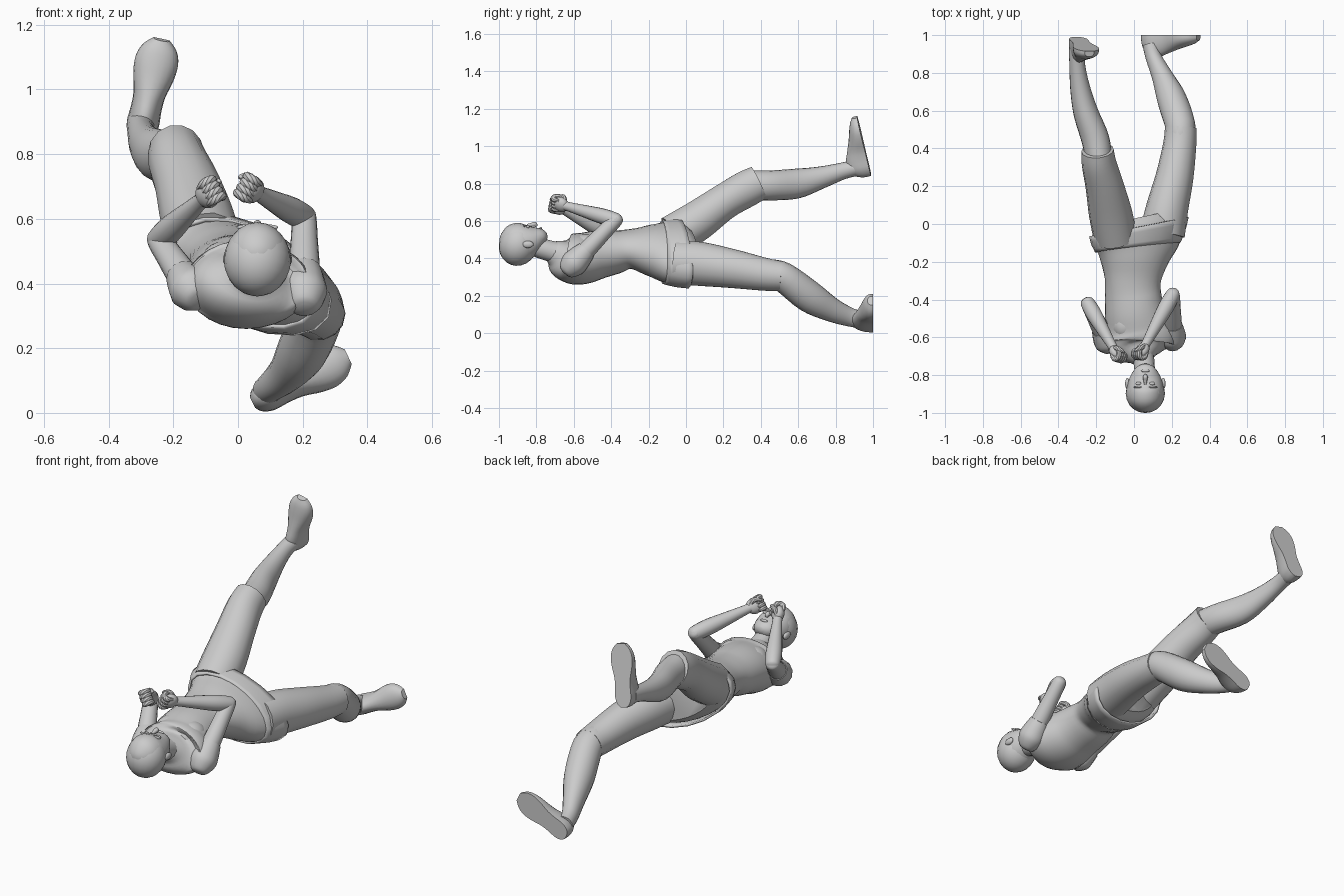
import bpy, bmesh, math
from mathutils import Vector, Matrix

if "Cube" in bpy.data.objects:
    bpy.data.objects.remove(bpy.data.objects["Cube"])

def mesh_object(name, bm):
    bmesh.ops.recalc_face_normals(bm, faces=bm.faces)
    me = bpy.data.meshes.new(name)
    bm.to_mesh(me)
    bm.free()
    ob = bpy.data.objects.new(name, me)
    bpy.context.collection.objects.link(ob)
    return ob

def skin(name, rings, capped=True):
    bm = bmesh.new()
    vs = [[bm.verts.new(p) for p in r] for r in rings]
    n = len(vs[0])
    for a, b in zip(vs, vs[1:]):
        for i in range(n):
            bm.faces.new((a[i], a[(i + 1) % n], b[(i + 1) % n], b[i]))
    if capped:
        bm.faces.new(vs[0])
        bm.faces.new(vs[-1])
    return mesh_object(name, bm)

def resample(rows, steps=4):
    """Catmull-Rom through rows of numbers"""
    rows = [Vector(r) for r in rows]
    out = []
    for i in range(len(rows) - 1):
        p0, p1, p2 = rows[max(i - 1, 0)], rows[i], rows[i + 1]
        p3 = rows[min(i + 2, len(rows) - 1)]
        for k in range(steps):
            t = k / steps
            out.append(0.5 * (2 * p1 + (p2 - p0) * t + (2 * p0 - 5 * p1 + 4 * p2 - p3) * t * t
                              + (3 * p1 - p0 - 3 * p2 + p3) * t ** 3))
    return out + [rows[-1]]

def loft(name, rows, n=20, capped=True, steps=4):
    """rows: x, y, z, half width, half depth, roll in degrees, shear of y along x"""
    rows = resample([tuple(r) + (0,) * (7 - len(r)) for r in rows], steps)
    rings = []
    for i, r in enumerate(rows):
        c = Vector(r[:3])
        t = (Vector(rows[min(i + 1, len(rows) - 1)][:3]) - Vector(rows[max(i - 1, 0)][:3])).normalized()
        u = Vector((1, 0, 0))
        u = (u - t * u.dot(t)).normalized()
        v = t.cross(u)
        ro = math.radians(r[5])
        u, v = u * math.cos(ro) + v * math.sin(ro), v * math.cos(ro) - u * math.sin(ro)
        ring = []
        for k in range(n):
            a = 2 * math.pi * k / n
            d = u * max(r[3], .002) * math.cos(a) + v * max(r[4], .002) * math.sin(a)
            d.y += r[6] * d.x
            ring.append(c + d)
        rings.append(ring)
    return skin(name, rings, capped)

def limb(name, rows, n=16):
    """round section: x, y, z, radius"""
    return loft(name, [tuple(r) + (r[3],) for r in rows], n)

def ball(name, c, r, rot=None):
    bm = bmesh.new()
    m = Matrix.Translation(c) @ (rot.to_4x4() if rot else Matrix()) @ Matrix.Diagonal((*r, 1))
    bmesh.ops.create_uvsphere(bm, u_segments=20, v_segments=12, radius=1, matrix=m)
    return mesh_object(name, bm)

# torso and hips
loft("torso", [(.05, -.72, .44, .055, .057), (.04, -.69, .425, .10, .078), (.03, -.655, .405, .17, .115),
               (.03, -.61, .398, .195, .135), (.02, -.55, .40, .178, .137), (.005, -.47, .42, .16, .13),
               (-.005, -.38, .435, .15, .118), (-.005, -.30, .45, .15, .105, 8, .05),
               (.005, -.20, .445, .188, .128, 20, .15), (.02, -.10, .435, .25, .138, 28, .22),
               (.025, -.02, .432, .26, .132, 28, .22), (.025, .03, .43, .2, .10, 28, .22)], 28)
for x in (-.045, .085):
    ball("chest", (x, -.535, .455), (.075, .09, .075))

# sash around the hips
sash = loft("hip_sash", [(.02, -.125, .432, .245, .145, 28, .22), (.024, -.075, .43, .27, .152, 28, .22),
                         (.026, -.015, .43, .288, .154, 28, .22)], 18, False, 2)
sol = sash.modifiers.new("thickness", 'SOLIDIFY')
sol.thickness = .012

# trouser legs ending at the knee
loft("left_trouser", [(-.10, -.07, .52, .115, .115), (-.125, .06, .60, .115, .11), (-.155, .20, .70, .102, .098),
                      (-.185, .32, .77, .092, .10), (-.193, .39, .805, .086, .095)], 14)
loft("right_trouser", [(.15, -.05, .38, .12, .12), (.175, .08, .37, .112, .12), (.215, .25, .345, .1, .106),
                       (.242, .42, .315, .088, .09), (.248, .51, .305, .084, .082)], 14)

# lower legs
loft("left_shin", [(-.185, .34, .79, .07, .08), (-.205, .45, .79, .074, .08), (-.255, .59, .80, .066, .08),
                   (-.285, .72, .832, .053, .06), (-.30, .84, .868, .042, .045), (-.30, .93, .89, .045, .045)])
loft("right_shin", [(.24, .44, .32, .07, .075), (.245, .52, .30, .08, .08), (.20, .66, .195, .078, .085),
                    (.15, .78, .125, .056, .065), (.105, .88, .085, .043, .05), (.09, .95, .07, .045, .045)])

# shoes: flat-soled lofts from heel to toe
def shoe(name, heel, toe, up):
    heel, toe, up = Vector(heel), Vector(toe), Vector(up)
    L = (toe - heel).normalized()
    H = (up - L * up.dot(L)).normalized()
    W = L.cross(H)
    prof = resample([(0, .018, .05), (.015, .037, .085), (.05, .05, .115), (.10, .048, .115), (.15, .05, .097),
                     (.21, .064, .075), (.26, .067, .06), (.30, .053, .046), (.328, .025, .03)], 3)
    rings = []
    for s, w, h in prof:
        o = heel + L * s
        ring = [o + W * w * math.cos(a) + H * (.012 + (h - .012) * math.sin(a))
                for a in [math.pi * k / 10 for k in range(11)]]
        rings.append(ring + [o - W * w, o + W * w])
    skin(name, rings)
shoe("left_shoe", (-.305, .99, .845), (-.233, .912, 1.17), (0, -1, 0))
shoe("right_shoe", (.045, 1.0, .032), (.337, 1.0, .172), (0, -1, 0))

# arms, sleeves and fists
def arm(side, sh, el, wr, inward):
    sh, el, wr = Vector(sh), Vector(el), Vector(wr)
    def row(a, b, t, r):
        return (*a.lerp(b, t), r)
    limb(side + "_sleeve", [row(sh, el, t, r) for t, r in
                            ((-.2, .015), (-.16, .045), (0, .07), (.16, .065), (.32, .052))], 12)
    limb(side + "_upper_arm", [row(sh, el, t, r) for t, r in
                               ((0, .05), (.35, .048), (.7, .042), (.97, .038), (1.07, .03), (1.11, .008))])
    limb(side + "_forearm", [row(el, wr, t, r) for t, r in
                             ((-.1, .008), (-.07, .028), (0, .038), (.25, .042), (.6, .034), (.95, .025), (1.1, .026))])
    d = (wr - el).normalized()
    n = Vector(inward)
    n = (n - d * n.dot(d)).normalized()
    w = d.cross(n)
    c = wr + d * .035
    rot = Matrix((d, n, w)).transposed()
    ball(side + "_palm", c, (.046, .032, .042), rot)
    for i in range(4):
        o = c + w * (i - 1.5) * .02
        limb(side + "_finger", [(*(o + d * a + n * b), r) for a, b, r in
                                ((.0, -.016, .008), (.034, -.014, .015), (.043, .01, .014),
                                 (.024, .026, .013), (.005, .022, .006))], 8)
    s = 1 if w.z > 0 else -1
    limb(side + "_thumb", [(*(c + d * a + n * b + w * s * e), r) for a, b, e, r in
                           ((-.02, .01, .015, .014), (.0, .03, .03, .014), (.022, .042, .02, .011),
                            (.034, .044, .012, .004))], 8)
arm("right", (.205, -.605, .368), (.205, -.375, .605), (.06, -.64, .68), (-1, 0, .6))
arm("left", (-.14, -.625, .378), (-.245, -.42, .535), (-.11, -.655, .66), (1, 0, .6))

# neck
limb("neck", [(.04, -.64, .42, .066), (.05, -.71, .435, .057), (.057, -.78, .455, .054), (.06, -.86, .48, .05)])

# head, hair and face
loft("head", [(.06, -.992, .47, .012, .012), (.06, -.975, .475, .055, .06), (.06, -.93, .482, .09, .1),
              (.06, -.87, .487, .096, .103), (.06, -.82, .50, .085, .08), (.06, -.78, .515, .064, .052),
              (.06, -.755, .522, .043, .032), (.06, -.742, .525, .015, .012)])
ball("hair", (.06, -.897, .473), (.104, .103, .114), Matrix.Rotation(math.radians(-20), 3, 'X'))
limb("nose", [(.06, -.85, .578, .006), (.06, -.825, .58, .011), (.06, -.808, .583, .013), (.06, -.80, .57, .006)], 10)
ball("lips", (.06, -.777, .56), (.022, .008, .008))
for s in (-1, 1):
    ball("eye", (.06 + s * .036, -.845, .569), (.016, .009, .009))
    ball("brow", (.06 + s * .038, -.864, .574), (.026, .005, .008))
    ball("ear", (.06 + s * .095, -.845, .475), (.012, .03, .019))

# smooth shading with crisp hems and soles
bpy.ops.object.select_all(action='DESELECT')
for ob in bpy.data.objects:
    ob.select_set(True)
    bpy.context.view_layer.objects.active = ob
bpy.ops.object.shade_smooth_by_angle(angle=math.radians(40))
